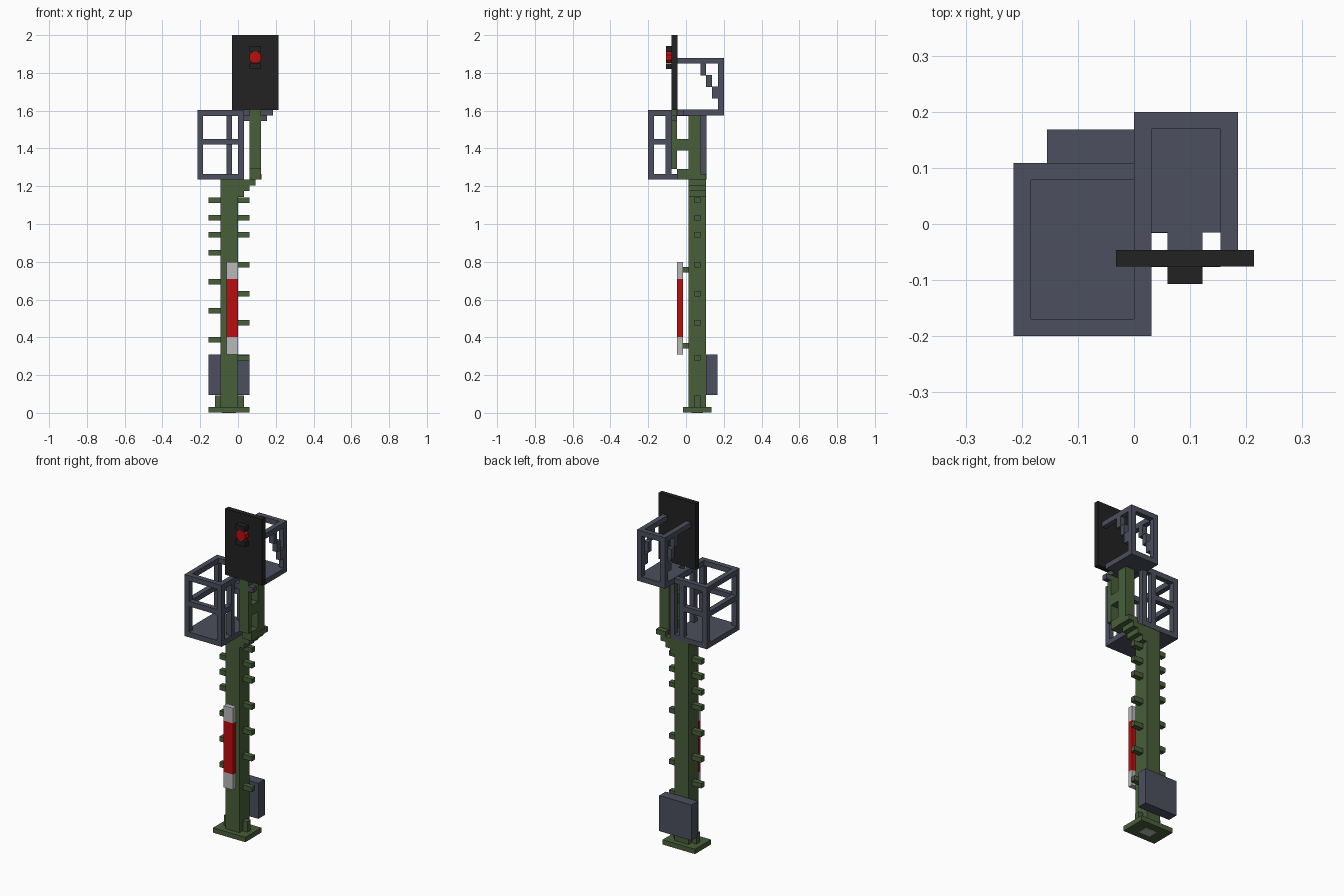
import bpy, bmesh, math
from mathutils import Matrix, Vector

cube = bpy.data.objects.get("Cube")
if cube:
    bpy.data.objects.remove(cube, do_unlink=True)


def material(name, rgb):
    m = bpy.data.materials.new(name)
    m.use_nodes = True
    col = (*rgb, 1.0)
    m.diffuse_color = col
    bsdf = next(n for n in m.node_tree.nodes if n.type == 'BSDF_PRINCIPLED')
    bsdf.inputs["Base Color"].default_value = col
    return m


GREEN = material("mast green", (0.064, 0.112, 0.042))
SLATE = material("slate grey", (0.072, 0.079, 0.112))
BLACK = material("panel black", (0.016, 0.016, 0.016))
RED = material("signal red", (0.50, 0.004, 0.005))
WHITE = material("light grey", (0.48, 0.48, 0.48))

U = 0.031  # common bar thickness


def boxes(name, mat, items):
    """One object from boxes given as (x0, x1, y0, y1, z0, z1)."""
    bm = bmesh.new()
    for x0, x1, y0, y1, z0, z1 in items:
        mtx = (Matrix.Translation(((x0 + x1) / 2, (y0 + y1) / 2, (z0 + z1) / 2))
               @ Matrix.Diagonal((x1 - x0, y1 - y0, z1 - z0, 1)))
        bmesh.ops.create_cube(bm, size=1, matrix=mtx)
    return finish(name, mat, bm)


def finish(name, mat, bm):
    me = bpy.data.meshes.new(name)
    bm.to_mesh(me)
    bm.free()
    me.materials.append(mat)
    ob = bpy.data.objects.new(name, me)
    bpy.context.scene.collection.objects.link(ob)
    return ob


# Foot and main mast
boxes("base_plate", GREEN, [(-0.155, 0.06, -0.016, 0.136, 0.002, U)])
boxes("base_underside_inlay", WHITE, [(-0.085, -0.01, 0.03, 0.09, 0, 0.008)])
boxes("base_brackets", GREEN, [(-0.123, -0.092, 0.045, 0.076, U, 0.093),
                               (0.0, U, 0.045, 0.076, U, 0.093)])
boxes("mast", GREEN, [(-0.092, 0.0, 0.014, 0.107, U, 1.235)])

# Climbing steps, paired at the top and staggered below
left_z = [1.127, 1.034, 0.942, 0.785, 0.631, 0.477, 0.292]
right_z = [1.127, 1.034, 0.942, 0.849, 0.695, 0.541, 0.387]
h = 0.0145
boxes("climbing_steps", GREEN,
      [(0.0, 0.06, 0.045, 0.076, z - h, z + h) for z in left_z]
      + [(-0.155, -0.092, 0.045, 0.076, z - h, z + h) for z in right_z])

# Equipment box on the back of the mast
boxes("equipment_box", SLATE, [(-0.155, 0.06, 0.107, 0.168, 0.095, 0.308)])

# Marker board with its two mounts
MX = (-0.062, 0.0, -0.047, -0.017)
boxes("marker_board_ends", WHITE, [(*MX, 0.31, 0.403), (*MX, 0.71, 0.80)])
boxes("marker_board_middle", RED, [(*MX, 0.403, 0.71)])
boxes("marker_board_mounts", GREEN,
      [(-0.062, -0.031, -0.017, 0.014, z - 0.015, z + 0.015) for z in (0.355, 0.757)])

# Stepped arm offsetting the upper mast
steps = []
for i in range(4):
    top = 1.235 if i < 2 else 1.266
    steps.append((i * U, (i + 1) * U, 0.014, 0.107, 1.143 + i * U, top))
steps.append((0.06, 0.122, -0.047, 0.014, 1.236, 1.29))
boxes("offset_arm", GREEN, steps)

# Upper mast with a front strut and cross pieces
boxes("upper_mast", GREEN, [(0.06, 0.122, 0.014, 0.076, 1.24, 1.575)])
boxes("front_strut", GREEN, [(0.06, 0.122, -0.077, -0.047, 1.29, 1.604),
                             (0.06, 0.122, -0.047, 0.014, 1.388, 1.45)])
boxes("panel_brackets", SLATE, [(0.03, 0.06, -0.077, -0.047, 1.544, 1.575),
                                (0.122, 0.154, -0.077, -0.047, 1.544, 1.575)])

# Lower service cage
X0, X1, Y0, Y1, Z0, Z1 = -0.215, 0.031, -0.2, 0.109, 1.235, 1.604
boxes("lower_cage_floor", SLATE, [(X0, X1, Y0, Y1, Z0, Z0 + U)])
posts = [(x, y) for x in (X0, X1 - U) for y in (Y0, Y1 - U)]
posts += [(-0.062, Y1 - U), (X1 - U, -0.108)]
boxes("lower_cage_posts", SLATE,
      [(x, x + U, y, y + U, Z0 + U, Z1 - U) for x, y in posts])
a, b = Z1 - U, Z1
boxes("lower_cage_top_rails", SLATE, [
    (X0, X1, Y0, Y0 + U, a, b), (X0, X1, Y1 - U, Y1, a, b),
    (X0, X0 + U, Y0 + U, Y1 - U, a, b), (X1 - U, X1, Y0 + U, Y1 - U, a, b)])
a, b = 1.42, 1.42 + U
boxes("lower_cage_middle_rails", SLATE, [
    (X0 + U, X1 - U, Y0, Y0 + U, a, b), (X0, X0 + U, Y0 + U, Y1 - U, a, b),
    (X1 - U, X1, Y0 + U, -0.108, a, b), (X0 + U, -0.062, Y1 - U, Y1, a, b)])

# Upper service cage behind the panel
X0, X1, Y0, Y1, Z0, Z1 = 0.0, 0.185, -0.046, 0.2, 1.575, 1.88
boxes("upper_cage_floor", SLATE, [(X0, X1, -0.015, Y1, Z0, Z0 + U),
                                  (0.06, 0.122, Y0, -0.015, Z0, Z0 + U)])
bars = [(X0 + U, X1 - U, Y1 - U, Y1, Z1 - U, Z1)]
for x in (X0, X1 - U):
    bars.append((x, x + U, Y0, Y1, Z1 - U, Z1))
    bars.append((x, x + U, Y1 - U, Y1, Z0 + U, Z1 - U))
boxes("upper_cage_frame", SLATE, bars)
boxes("upper_cage_stepped_braces", SLATE,
      [(x, x + U, 0.076 + i * U, 0.076 + (i + 1) * U, 1.787 - i * 0.061, 1.849 - i * 0.061)
       for x in (X0, X1 - U) for i in range(3)])

# Signal panel, lamp hood and red lamp
boxes("signal_panel", BLACK, [(-0.032, 0.214, -0.076, -0.046, 1.604, 2.0)])
boxes("lamp_hood", BLACK, [(0.06, 0.122, -0.107, -0.076, 1.913, 1.943),
                           (0.06, 0.122, -0.107, -0.076, 1.821, 1.851)])
bm = bmesh.new()
bmesh.ops.create_cone(bm, cap_ends=True, segments=8, radius1=0.0335, radius2=0.0335,
                      depth=0.031,
                      matrix=Matrix.Translation(Vector((0.091, -0.0915, 1.882)))
                      @ Matrix.Rotation(math.pi / 2, 4, 'X')
                      @ Matrix.Rotation(math.pi / 8, 4, 'Z'))
finish("red_lamp", RED, bm)
